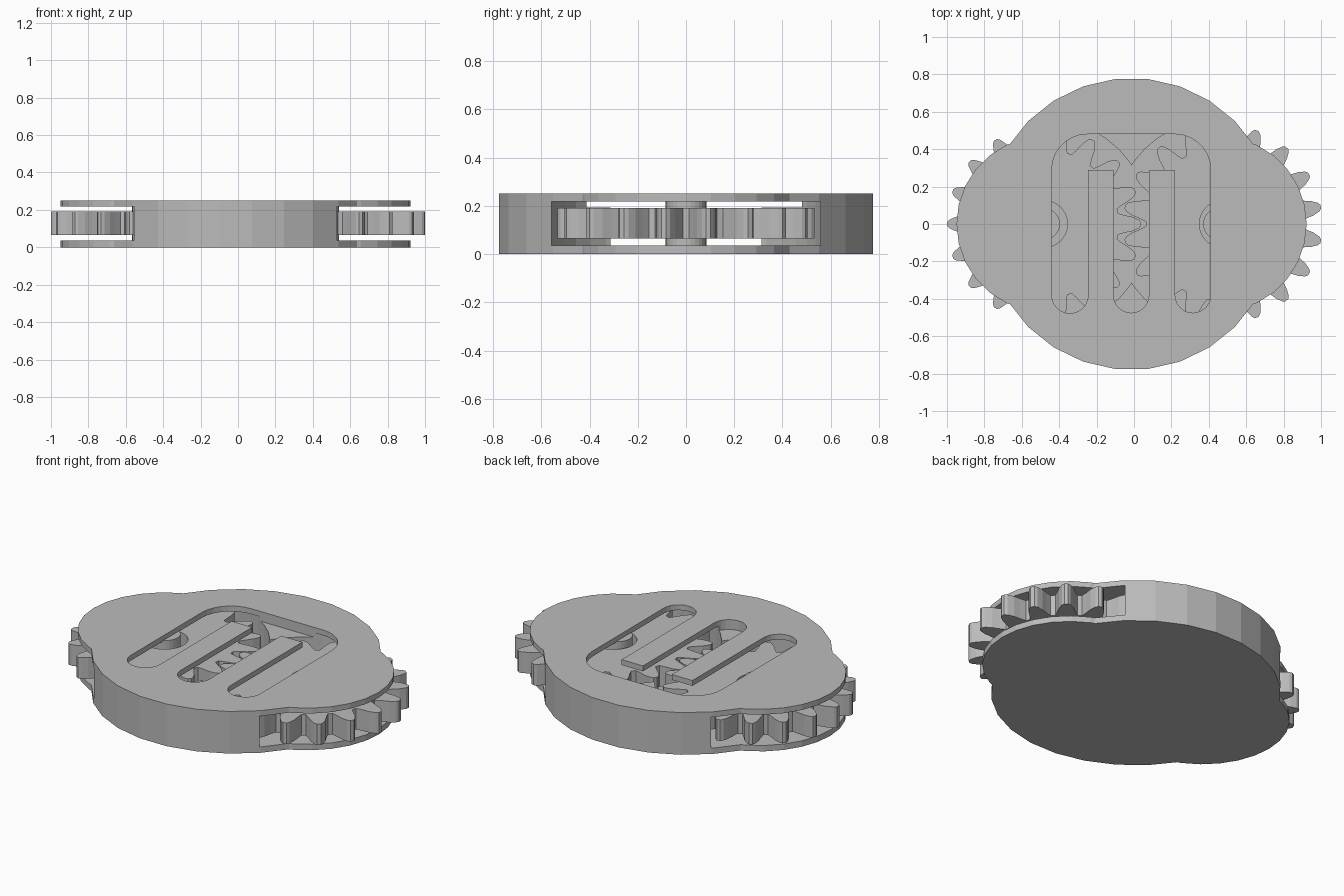
import bpy, bmesh, math

if "Cube" in bpy.data.objects:
    bpy.data.objects.remove(bpy.data.objects["Cube"], do_unlink=True)

MID = -0.013          # x of the housing centre
LOBE = 0.468          # lobe and post offset from the centre

grey = bpy.data.materials.new("plain grey")
grey.use_nodes = True
grey.diffuse_color = (0.5, 0.5, 0.5, 1)
grey.node_tree.nodes["Principled BSDF"].inputs["Base Color"].default_value = (0.5, 0.5, 0.5, 1)


def ring(x, y, r, start=0, end=360, n=28, turn=0):
    """Points along an arc; a full circle leaves out the repeated end."""
    count = n if end - start == 360 else n + 1
    step = (end - start) / n
    angles = [math.radians(start + turn + i * step) for i in range(count)]
    return [(x + r * math.cos(a), y + r * math.sin(a)) for a in angles]


def prism(name, outline, z0, z1, hole=None):
    """Extrude an outline, optionally with a hole whose point count matches."""
    bm = bmesh.new()

    def loop(points, z):
        return [bm.verts.new((x, y, z)) for x, y in points]

    def bridge(a, b):
        for i in range(len(a)):
            j = (i + 1) % len(a)
            bm.faces.new((a[i], a[j], b[j], b[i]))

    low, high = loop(outline, z0), loop(outline, z1)
    bridge(low, high)
    if hole:
        in_low, in_high = loop(hole, z0), loop(hole, z1)
        bridge(in_high, in_low)
        bridge(high, in_high)
        bridge(in_low, low)
    else:
        bm.faces.new(high)
        bm.faces.new(low[::-1])
    bmesh.ops.recalc_face_normals(bm, faces=bm.faces)
    mesh = bpy.data.meshes.new(name)
    bm.to_mesh(mesh)
    bm.free()
    mesh.materials.append(grey)
    obj = bpy.data.objects.new(name, mesh)
    bpy.context.collection.objects.link(obj)
    return obj


def combine(target, other, operation):
    """Apply a boolean and remove the helper."""
    mod = target.modifiers.new("combine", 'BOOLEAN')
    mod.operation, mod.object, mod.solver = operation, other, 'EXACT'
    other.hide_render = True
    bpy.context.view_layer.objects.active = target
    bpy.ops.object.modifier_apply(modifier=mod.name)
    bpy.data.objects.remove(other, do_unlink=True)


# Housing: round body with a lobe on each side
housing = prism("housing", ring(MID, 0, 0.78, turn=180 / 28), 0, 0.25)
for side in (-1, 1):
    x = MID + side * LOBE
    combine(housing, prism("lobe", ring(x, 0, 0.468), 0, 0.25), 'UNION')

# Hollow gear chambers open at the sides
for side in (-1, 1):
    x = MID + side * LOBE
    combine(housing, prism("chamber", ring(x, 0, 0.564, n=40), 0.035, 0.218), 'DIFFERENCE')

# Three-fingered window in the top plate
left, right, top, foot = -0.44, 0.41, 0.48, -0.38
window = ring(right - 0.19, top - 0.19, 0.19, 0, 90, n=7)
window += ring(left + 0.19, top - 0.19, 0.19, 90, 180, n=7)
fingers = ((left, -0.245), (-0.11, 0.08), (0.22, right))
for i, (a, b) in enumerate(fingers):
    if i > 0:
        window.append((a, 0.29))
    window += ring((a + b) / 2, foot, (b - a) / 2, 180, 360 - 1e-6, n=12)
    if i < 2:
        window.append((b, 0.29))
combine(housing, prism("window", window, 0.192, 0.3), 'DIFFERENCE')

# Axle posts between the plates
for label, side in (("right", -1), ("left", 1)):
    prism(label + "_post", ring(MID + side * LOBE, 0, 0.085), 0.03, 0.222)


# Meshing gears with rounded, pointed teeth
def gear(name, x, tip, turn, teeth=18):
    pitch = 360 / teeth
    flank = ((-0.12, 8.2), (-0.085, 6.2), (-0.045, 4.6), (-0.012, 2.6), (0, 1.1))
    tooth = [(d, -a) for d, a in flank] + [(d, a) for d, a in reversed(flank)]
    angles = [(tip + d, math.radians(turn + i * pitch + a))
              for i in range(teeth) for d, a in tooth]
    outline = [(x + r * math.cos(a), r * math.sin(a)) for r, a in angles]
    bore = [(x + 0.125 * math.cos(a), 0.125 * math.sin(a)) for _, a in angles]
    prism(name, outline, 0.065, 0.19, bore)


gear("right_gear", -0.481, 0.519, 0)
gear("left_gear", 0.475, 0.532, 10)
